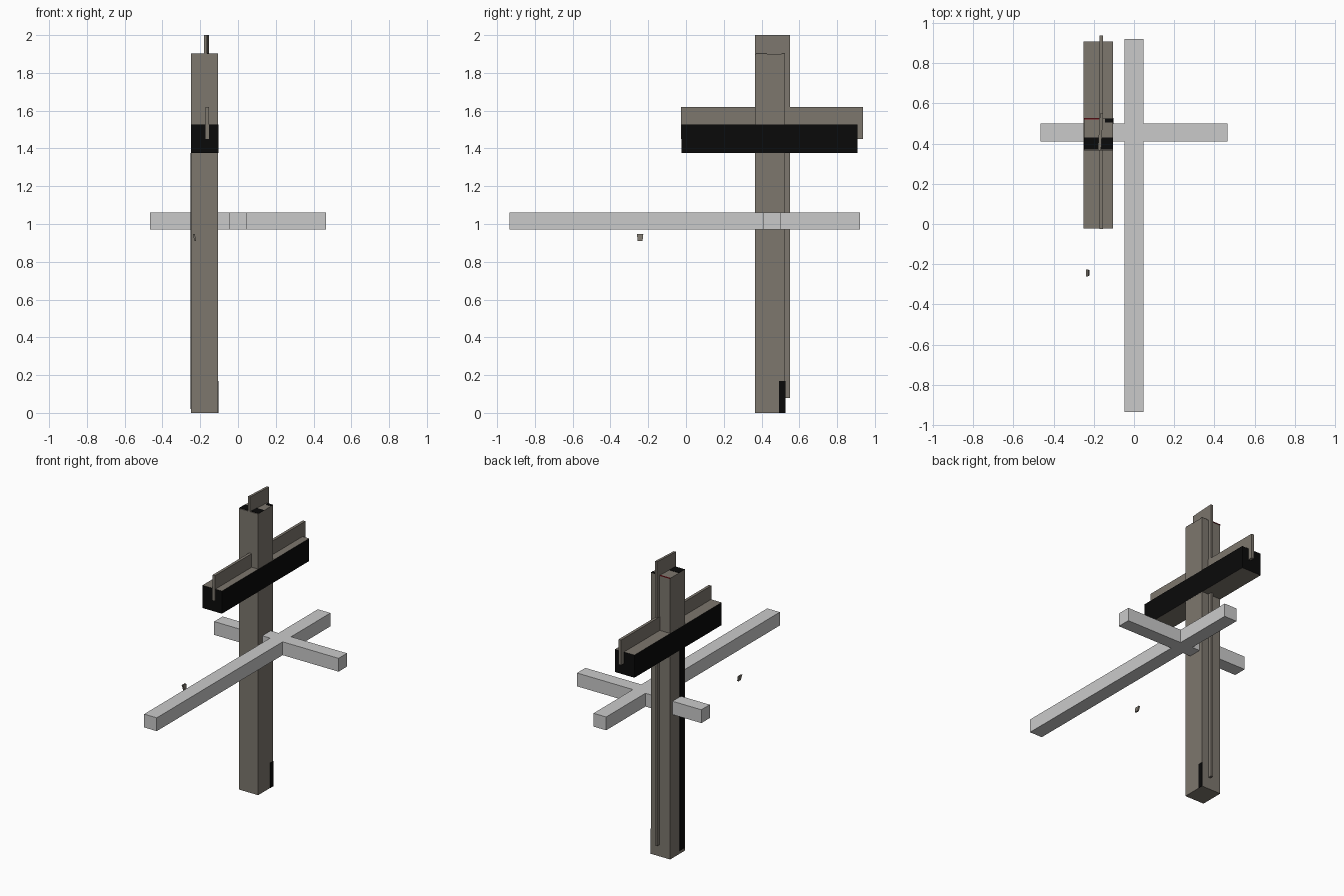
import bpy, bmesh
from mathutils import Vector

if "Cube" in bpy.data.objects:
    bpy.data.objects.remove(bpy.data.objects["Cube"])


def material(name, rgb):
    m = bpy.data.materials.new(name)
    m.diffuse_color = (*rgb, 1)
    m.use_nodes = True
    m.node_tree.nodes["Principled BSDF"].inputs["Base Color"].default_value = m.diffuse_color
    return m


brown = material("weathered_brown", (0.205, 0.184, 0.155))
grey = material("light_grey", (0.59, 0.59, 0.59))
black = material("black", (0.003, 0.003, 0.003))
red = material("dark_red", (0.2, 0.01, 0.015))


def finish(name, bm, *mats):
    bmesh.ops.recalc_face_normals(bm, faces=bm.faces[:])
    me = bpy.data.meshes.new(name)
    bm.to_mesh(me)
    bm.free()
    for m in mats:
        me.materials.append(m)
    ob = bpy.data.objects.new(name, me)
    bpy.context.collection.objects.link(ob)
    return ob


def box(name, x, y, z, *mats, rule=None):
    """Box from axis ranges; rule(normal) picks each face's material."""
    bm = bmesh.new()
    bmesh.ops.create_cube(bm, size=1)
    for v in bm.verts:
        v.co = Vector([r[0] if c < 0 else r[1] for c, r in zip(v.co, (x, y, z))])
    if rule:
        bm.normal_update()
        for f in bm.faces:
            f.material_index = rule(f.normal)
    return finish(name, bm, *mats)


def extrude_outline(name, points, axis, start, depth, mat):
    """Closed 2D outline, placed across an axis and extruded along it."""
    bm = bmesh.new()
    verts = []
    for a, b in points:
        co = [a, b]
        co.insert(axis, start)
        verts.append(bm.verts.new(co))
    face = bm.faces.new(verts)
    push = Vector((0, 0, 0))
    push[axis] = depth
    new = bmesh.ops.extrude_face_region(bm, geom=[face])["geom"]
    bmesh.ops.translate(bm, vec=push, verts=[g for g in new if isinstance(g, bmesh.types.BMVert)])
    return finish(name, bm, mat)


def cross_outline(u, v, arm_u, arm_v):
    """Cross made of stem u x v0..v1 and arms spanning arm_u x arm_v."""
    return [(u[0], v[0]), (u[1], v[0]), (u[1], arm_v[0]), (arm_u[1], arm_v[0]),
            (arm_u[1], arm_v[1]), (u[1], arm_v[1]), (u[1], v[1]), (u[0], v[1]),
            (u[0], arm_v[1]), (arm_u[0], arm_v[1]), (arm_u[0], arm_v[0]), (u[0], arm_v[0])]


# flat-lying grey cross
extrude_outline("grey_cross", cross_outline((-0.047, 0.047), (-0.935, 0.92), (-0.465, 0.465), (0.41, 0.50)),
                2, 0.97, 0.09, grey)

# upright post and cross beam with black sides
box("post", (-0.249, -0.105), (0.365, 0.525), (0, 1.9), brown)
box("cross_beam", (-0.25, -0.104), (-0.023, 0.908), (1.375, 1.528), brown, black,
    rule=lambda n: 0 if abs(n.z) > 0.5 else 1)

# thin blade cross through post and beam, stem slightly skewed
box_arm = box("blade_arm", (-0.172, -0.153), (-0.026, 0.938), (1.45, 1.62), brown)
extrude_outline("blade_stem", [(-0.180, 0.365), (-0.164, 0.365), (-0.153, 0.55), (-0.169, 0.55)],
                2, 0.08, 1.92, brown)

# dark patches on the post
box("post_foot_patch", (-0.106, -0.103), (0.492, 0.526), (0, 0.17), black)
box("post_side_strip", (-0.251, -0.248), (0.375, 0.425), (0.02, 1.375), black)
box("post_top_patch", (-0.249, -0.105), (0.37, 0.43), (1.899, 1.902), black)
box("post_top_corner", (-0.145, -0.105), (0.505, 0.525), (1.899, 1.902), black)
box("post_top_line", (-0.249, -0.175), (0.521, 0.528), (1.897, 1.902), red)

# small loose chip, wider and tilted at the top
chip = box("loose_chip", (-0.231, -0.221), (-0.260, -0.226), (0.91, 0.947), brown)
for v in chip.data.vertices:
    if v.co.z > 0.93:
        v.co.x -= 0.008
    else:
        v.co.y = -0.243 + (v.co.y + 0.243) * 0.75
